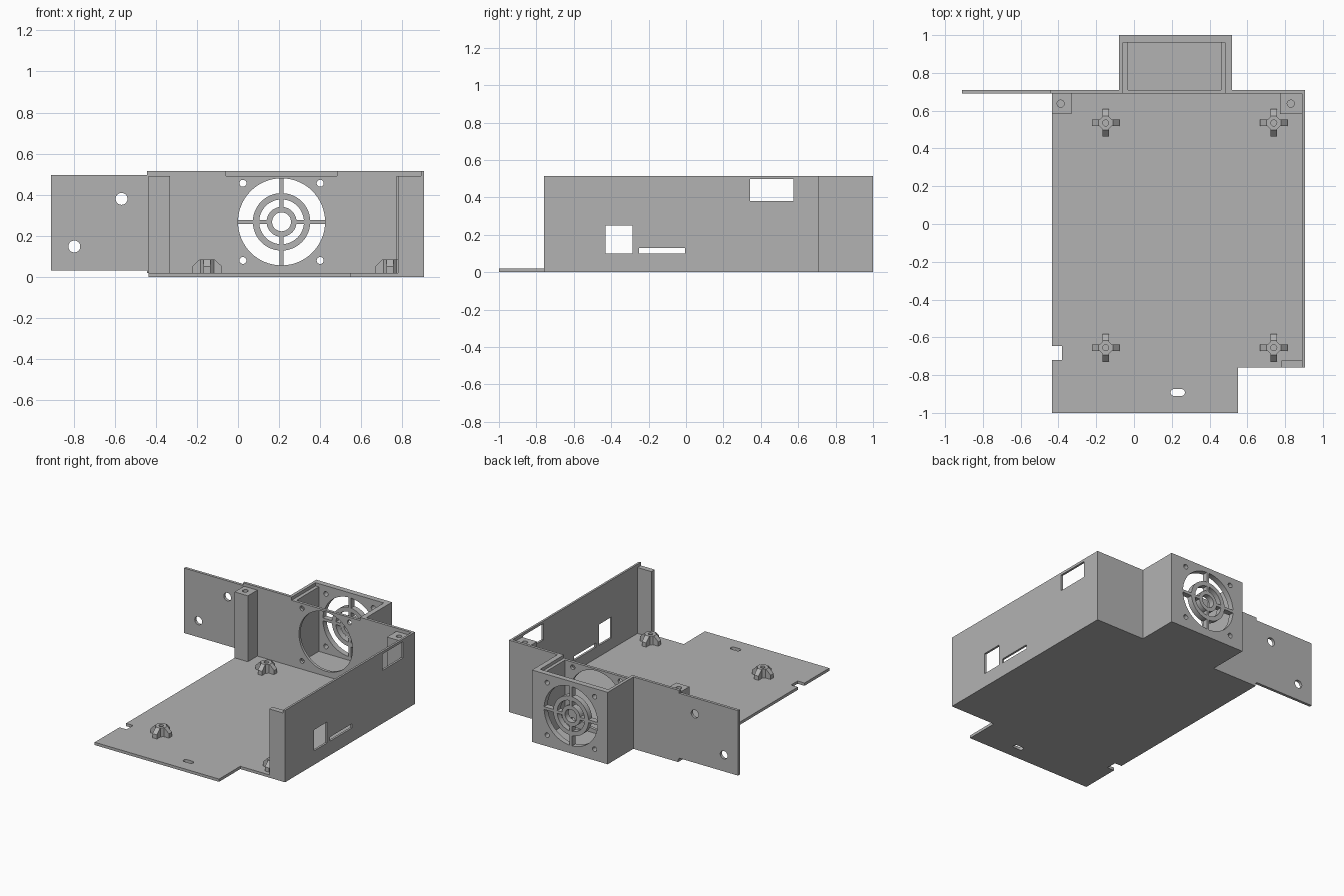
import bpy, bmesh, math
from mathutils import Matrix, Vector

cube = bpy.data.objects.get("Cube")
if cube:
    bpy.data.objects.remove(cube, do_unlink=True)

grey = bpy.data.materials.new("plain grey")
grey.use_nodes = True
COLOUR = (0.45, 0.45, 0.45, 1)
grey.diffuse_color = COLOUR
grey.node_tree.nodes["Principled BSDF"].inputs["Base Color"].default_value = COLOUR


def finish(name, bm):
    bmesh.ops.recalc_face_normals(bm, faces=bm.faces)
    mesh = bpy.data.meshes.new(name)
    bm.to_mesh(mesh)
    bm.free()
    mesh.materials.append(grey)
    ob = bpy.data.objects.new(name, mesh)
    bpy.context.collection.objects.link(ob)
    return ob


def prism(name, points, axis, lo, hi):
    """Extrude a 2D outline along y or z."""
    bm = bmesh.new()
    place = (lambda u, v: (u, lo, v)) if axis == "y" else (lambda u, v: (u, v, lo))
    face = bm.faces.new([bm.verts.new(place(u, v)) for u, v in points])
    new = bmesh.ops.extrude_face_region(bm, geom=[face])["geom"]
    shift = Vector((0, hi - lo, 0) if axis == "y" else (0, 0, hi - lo))
    bmesh.ops.translate(bm, vec=shift, verts=[g for g in new if isinstance(g, bmesh.types.BMVert)])
    return finish(name, bm)


def box(name, x0, x1, y0, y1, z0, z1):
    return prism(name, [(x0, y0), (x1, y0), (x1, y1), (x0, y1)], "z", z0, z1)


def circle(cu, cv, r, n=48):
    return [(cu + r * math.cos(math.tau * i / n), cv + r * math.sin(math.tau * i / n))
            for i in range(n)]


def cut(target, *cutters):
    """Subtract each cutter, then discard it."""
    for c in cutters:
        c.hide_render = True
        mod = target.modifiers.new("cut", "BOOLEAN")
        mod.operation, mod.solver, mod.object = "DIFFERENCE", "EXACT", c
        bpy.context.view_layer.objects.active = target
        bpy.ops.object.modifier_apply(modifier=mod.name)
        bpy.data.objects.remove(c, do_unlink=True)


def smooth(ob):
    bpy.ops.object.select_all(action="DESELECT")
    ob.select_set(True)
    bpy.context.view_layer.objects.active = ob
    bpy.ops.object.shade_smooth_by_angle(angle=math.radians(25))


T = 0.02       # sheet thickness
TOP = 0.515    # wall height
LEDGE = 0.492  # height of posts and lid seat
FX, FZ, FR = 0.212, 0.268, 0.212   # fan centre and radius

# Floor plate with stepped front corner, side notch and slot
floor = prism("floor_plate", [(-0.435, -1), (0.55, -1), (0.55, -0.76), (0.905, -0.76),
              (0.905, 0.71), (-0.435, 0.71), (-0.435, -0.645), (-0.38, -0.645),
              (-0.38, -0.72), (-0.435, -0.72)], "z", 0, T)
slot = [(x + (0.02 if x > 0.232 else -0.02), y) for x, y in circle(0.232, -0.892, 0.018, 24)]
cut(floor, prism("slot_cutter", slot, "z", -0.1, 0.1))

# Side wall with three openings
side = box("side_wall", 0.89, 0.905, -0.76, 0.71, T, TOP)
for y0, y1, z0, z1 in [(-0.43, -0.285, 0.10, 0.25), (-0.25, -0.005, 0.10, 0.13),
                       (0.342, 0.575, 0.38, 0.497)]:
    cut(side, box("opening_cutter", 0.8, 1.0, y0, y1, z0, z1))
box("front_flange", 0.78, 0.89, -0.76, -0.722, T, LEDGE)


def fan_cutters(y0, y1):
    """Large fan opening plus its four screw holes."""
    shapes = [circle(FX, FZ, FR, 64)]
    shapes += [circle(FX + sx * 0.188, FZ + sz * 0.188, 0.017, 24)
               for sx in (-1, 1) for sz in (-1, 1)]
    return [prism("fan_cutter", s, "y", y0, y1) for s in shapes]


# Back wall and its thin side extension
back = box("back_wall", -0.443, 0.89, 0.69, 0.71, T, TOP)
cut(back, box("lid_cutter", -0.058, 0.483, 0.6, 0.8, LEDGE, 0.6), *fan_cutters(0.6, 0.8))
wing = box("wall_extension", -0.91, -0.443, 0.69, 0.71, 0.03, 0.495)
cut(wing, *[prism("hole_cutter", circle(x, z, 0.029, 32), "y", 0.6, 0.8)
            for x, z in [(-0.567, 0.38), (-0.797, 0.148)]])

# Fan housing, open at the top with a recessed lid seat
housing = box("fan_housing", -0.08, 0.52, 0.71, 1, 0, TOP)
cut(housing, box("pocket_cutter", -0.032, 0.46, 0.65, 0.96, 0.03, 0.6),
    box("seat_cutter", -0.058, 0.483, 0.65, 0.96, LEDGE, 0.6), *fan_cutters(0.9, 1.1))

# Fan grille: two rings and four spokes
for name, outer, inner in [("outer_ring", 0.14, 0.109), ("inner_ring", 0.073, 0.046)]:
    ring = prism("grille_" + name, circle(FX, FZ, outer), "y", 0.96, 1)
    cut(ring, prism("ring_cutter", circle(FX, FZ, inner), "y", 0.9, 1.1))
    smooth(ring)
for i in range(4):
    spoke = box("grille_spoke", 0.055, FR + 0.006, -0.02, 0.02, -0.01, 0.01)
    spoke.data.transform(Matrix.Translation((FX, 0.98, FZ)) @ Matrix.Rotation(i * math.pi / 2, 4, "Y"))

# Corner posts with screw holes
for name, x0, x1, hx in [("left", -0.435, -0.33, -0.388), ("right", 0.772, 0.89, 0.83)]:
    post = box("corner_post_" + name, x0, x1, 0.583, 0.69, T, LEDGE)
    cut(post, prism("screw_cutter", circle(hx, 0.637, 0.019, 24), "z", 0.3, 0.6))
    smooth(post)

# Board standoffs: octagonal boss with four sloped ribs
for cx in (-0.15, 0.74):
    for cy in (0.535, -0.655):
        boss = prism("standoff_boss", circle(cx, cy, 0.038, 8), "z", T, 0.084)
        boss.data.transform(Matrix.Translation((cx, cy, 0)) @ Matrix.Rotation(math.pi / 8, 4, "Z")
                            @ Matrix.Translation((-cx, -cy, 0)))
        cut(boss, prism("boss_cutter", circle(cx, cy, 0.016, 16), "z", 0.03, 0.2))
        for i in range(4):
            rib = prism("standoff_rib", [(0.025, T), (0.073, T), (0.073, 0.05), (0.038, 0.084),
                                         (0.025, 0.084)], "y", -0.017, 0.017)
            rib.data.transform(Matrix.Translation((cx, cy, 0)) @ Matrix.Rotation(i * math.pi / 2, 4, "Z"))

for ob in (floor, back, wing, housing):
    smooth(ob)
